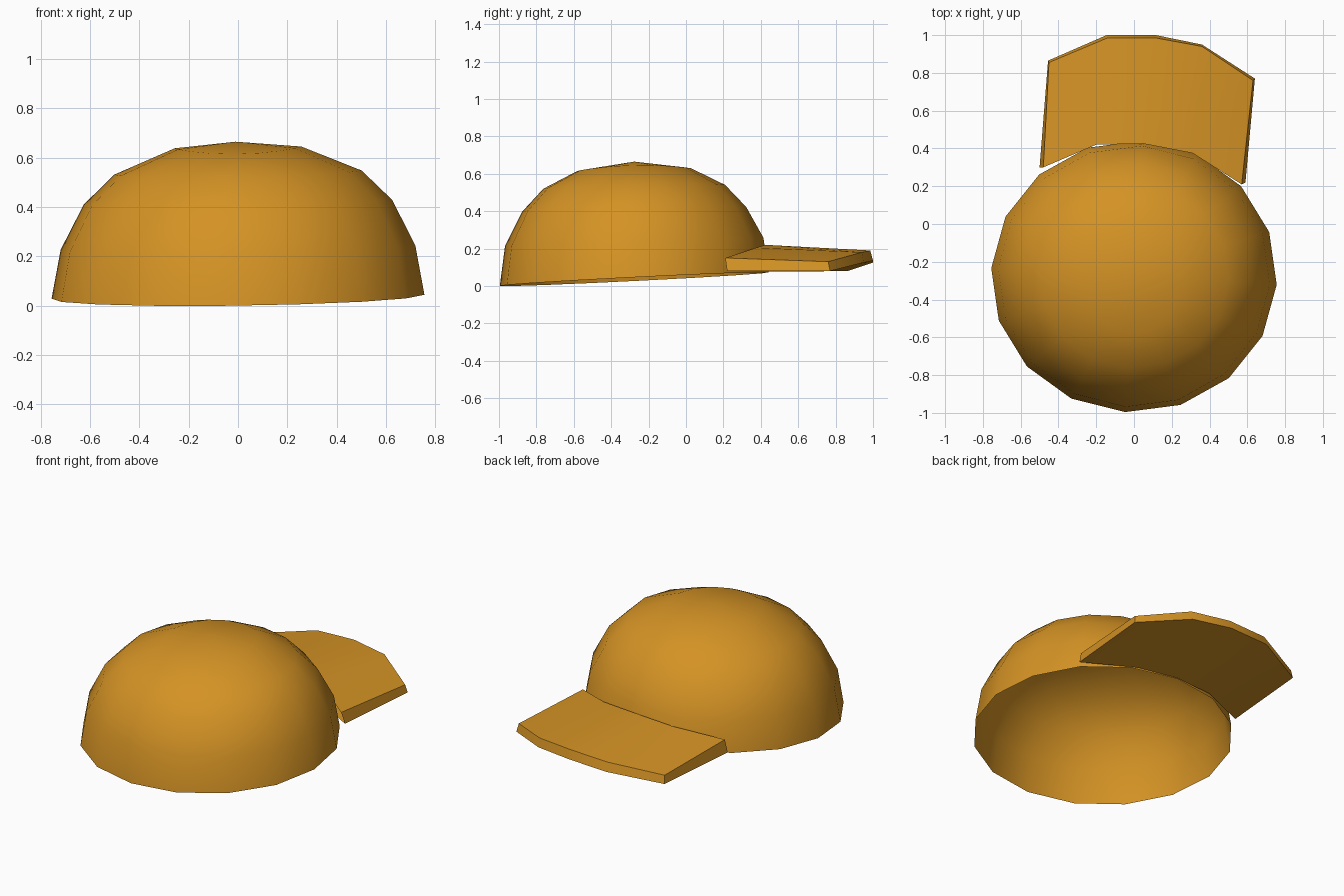
import bpy, math

if "Cube" in bpy.data.objects:
    bpy.data.objects.remove(bpy.data.objects["Cube"])

mat = bpy.data.materials.new("amber_cloth")
mat.diffuse_color = (0.66, 0.29, 0.018, 1)
mat.use_nodes = True
mat.node_tree.nodes["Principled BSDF"].inputs["Base Color"].default_value = mat.diffuse_color


def make(name, verts, faces, angle):
    me = bpy.data.meshes.new(name)
    me.from_pydata(verts, [], faces)
    me.materials.append(mat)
    ob = bpy.data.objects.new(name, me)
    bpy.context.collection.objects.link(ob)
    bpy.ops.object.select_all(action='DESELECT')
    ob.select_set(True)
    bpy.context.view_layer.objects.active = ob
    bpy.ops.object.mode_set(mode='EDIT')
    bpy.ops.mesh.select_all(action='SELECT')
    bpy.ops.mesh.normals_make_consistent(inside=False)
    bpy.ops.object.mode_set(mode='OBJECT')
    bpy.ops.object.shade_smooth_by_angle(angle=math.radians(angle))
    return ob


# crown: open 16-sided dome, rings as (x radius, y radius, height, tilt in x, tilt in y, side lift)
N = 16
CY = -0.277
rings = [
    (0.757, 0.720, 0.041, 0.010, 0.036, 0.0),
    (0.720, 0.692, 0.236, 0.010, 0.022, 0.0),
    (0.626, 0.600, 0.415, 0.010, 0.012, 0.005),
    (0.502, 0.487, 0.535, 0.009, 0.010, 0.005),
    (0.257, 0.305, 0.632, 0.004, 0.007, 0.010),
]
verts, faces = [], []
for rx, ry, z, tx, ty, lift in rings:
    for i in range(N):
        a = math.radians(-3.5) + 2 * math.pi * i / N
        c, s = math.cos(a), math.sin(a)
        verts.append((rx * c, CY + ry * s, z + tx * c + ty * s + lift * math.cos(2 * a)))
for r in range(len(rings) - 1):
    for i in range(N):
        j = (i + 1) % N
        faces.append((r * N + i, r * N + j, (r + 1) * N + j, (r + 1) * N + i))
verts.append((-0.01, CY, 0.665))
top = len(verts) - 1
last = (len(rings) - 1) * N
for i in range(N):
    faces.append((last + i, last + (i + 1) % N, top))
# seat the lowest rim point exactly on the ground
low = min(v[2] for v in verts)
verts = [(x, y, max(0, z - low) if z < 0.1 else z) for x, y, z in verts]
crown = make("crown", verts, faces, 45)

# brim: arched plate, five columns across, four corners per section
rows = [
    [(-0.48, 0.30, 0.15), (-0.20, 0.42, 0.205), (0.05, 0.425, 0.22), (0.31, 0.375, 0.205), (0.57, 0.21, 0.15)],
    [(-0.45, 0.855, 0.13), (-0.14, 0.985, 0.18), (0.115, 0.985, 0.19), (0.36, 0.94, 0.18), (0.63, 0.76, 0.13)],
    [(-0.455, 0.865, 0.08), (-0.145, 1.0, 0.125), (0.115, 1.0, 0.135), (0.36, 0.95, 0.125), (0.64, 0.77, 0.08)],
    [(-0.50, 0.30, 0.075), (-0.21, 0.42, 0.08), (0.05, 0.44, 0.08), (0.30, 0.385, 0.08), (0.59, 0.22, 0.08)],
]
bv = [p for row in rows for p in row]
bf = [(r * 5 + k, r * 5 + k + 1, (r + 1) * 5 + k + 1, (r + 1) * 5 + k) for r in range(3) for k in range(4)]
bf += [(0, 5, 10, 15), (4, 19, 14, 9)]
brim = make("brim", bv, bf, 32)
